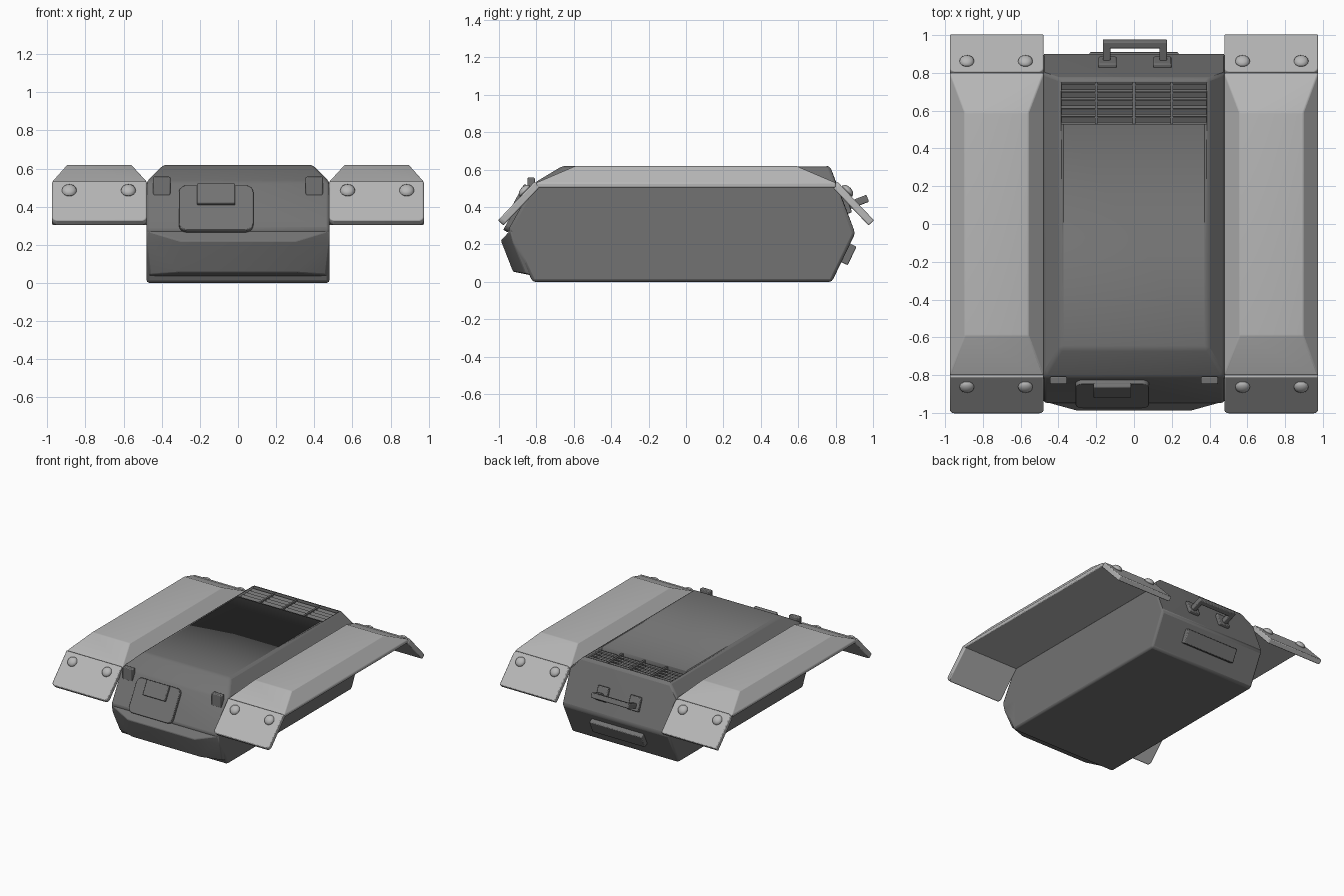
import bpy, bmesh, math
from mathutils import Matrix, Vector

if "Cube" in bpy.data.objects:
    bpy.data.objects.remove(bpy.data.objects["Cube"])


def material(name, v):
    m = bpy.data.materials.new(name)
    m.diffuse_color = (v, v, v, 1)
    m.use_nodes = True
    m.node_tree.nodes["Principled BSDF"].inputs["Base Color"].default_value = m.diffuse_color
    return m


HULL = material("dark grey paint", 0.17)
FENDER = material("light grey paint", 0.47)


def finish(name, bm, mat, bevel=0.0, segs=2):
    bmesh.ops.recalc_face_normals(bm, faces=bm.faces)
    me = bpy.data.meshes.new(name)
    bm.to_mesh(me)
    bm.free()
    ob = bpy.data.objects.new(name, me)
    bpy.context.collection.objects.link(ob)
    me.materials.append(mat)
    if bevel:
        b = ob.modifiers.new("bevel", "BEVEL")
        b.width, b.segments, b.limit_method = bevel, segs, "ANGLE"
        b.angle_limit = math.radians(20)
    bpy.ops.object.select_all(action="DESELECT")
    ob.select_set(True)
    bpy.context.view_layer.objects.active = ob
    bpy.ops.object.shade_smooth_by_angle(angle=math.radians(35))
    return ob


def box(name, loc, size, tilt=0.0, mat=HULL, bevel=0.006):
    bm = bmesh.new()
    bmesh.ops.create_cube(bm, size=1)
    bm.transform(Matrix.Translation(loc) @ Matrix.Rotation(tilt, 4, "X")
                 @ Matrix.Diagonal((*size, 1)))
    return finish(name, bm, mat, bevel)


def hull_of(name, points, mat, bevel):
    bm = bmesh.new()
    for p in points:
        bm.verts.new(p)
    r = bmesh.ops.convex_hull(bm, input=bm.verts)
    junk = set(r["geom_interior"]) | set(r["geom_unused"])
    bmesh.ops.delete(bm, geom=[v for v in junk if isinstance(v, bmesh.types.BMVert)], context="VERTS")
    bmesh.ops.dissolve_limit(bm, angle_limit=0.02, verts=bm.verts, edges=bm.edges)
    return finish(name, bm, mat, bevel)


# Hull: side profile swept across the width, plus a narrower roof
side = [(-0.81, 0.53), (-0.95, 0.28), (-0.92, 0.22), (-0.82, 0.0),
        (0.78, 0.0), (0.905, 0.26), (0.80, 0.53)]
pts = [(s * 0.48, y, z) for s in (-1, 1) for y, z in side]
pts += [(s * 0.39, y, 0.62) for s in (-1, 1) for y in (-0.66, 0.77)]
hull = hull_of("hull", pts, HULL, 0.016)

# Vent opening in the rear roof
cutter = box("vent_cutter", (0, 0.64, 0.61), (0.77, 0.22, 0.12), bevel=0)
cutter.hide_render = True
cutter.hide_viewport = True
cut = hull.modifiers.new("vent_opening", "BOOLEAN")
cut.object, cut.operation, cut.solver = cutter, "DIFFERENCE", "EXACT"
for i in range(5):
    box("vent_slat", (0, 0.555 + i * 0.043, 0.592), (0.78, 0.032, 0.012), 0.45, bevel=0)
for i in range(3):
    box("vent_divider", (-0.2 + i * 0.2, 0.64, 0.58), (0.015, 0.23, 0.06), bevel=0)

# Faceted nose plate
nose = []
for s in (-1, 1):
    nose += [(s * x, y, z) for x, y, z in
             [(0.30, -0.99, 0.22), (0.48, -0.94, 0.275), (0.48, -0.925, 0.21),
              (0.30, -0.925, 0.055), (0.46, -0.86, 0.045), (0.48, -0.80, 0.03),
              (0.48, -0.80, 0.25)]]
hull_of("nose_plate", nose, HULL, 0.006)


def on_slope(p0, z, out):
    """Point at height z on a sloping face (p0 = two profile points), pushed outward."""
    (ya, za), (yb, zb) = p0
    y = ya + (yb - ya) * (z - za) / (zb - za)
    d = Vector((yb - ya, zb - za)).normalized()
    n = Vector((-d.y, d.x)) if y < 0 else Vector((d.y, -d.x))
    if n.x * y < 0:
        n = -n
    return y + n.x * out, z + n.y * out, math.atan2(-n.x, n.y)


FRONT = ((-0.95, 0.28), (-0.81, 0.53))
REAR_UP = ((0.905, 0.26), (0.80, 0.53))
REAR_LOW = ((0.78, 0.0), (0.905, 0.26))

# Front hatch: rounded plate with a vision block
y, z, a = on_slope(FRONT, 0.385, 0.008)
bm = bmesh.new()
bmesh.ops.create_cube(bm, size=1)
bm.transform(Matrix.Diagonal((0.39, 0.27, 0.03, 1)))
corners = [e for e in bm.edges if abs((e.verts[0].co - e.verts[1].co).z) > 0.01]
bmesh.ops.bevel(bm, geom=corners, offset=0.04, segments=4, affect="EDGES", profile=0.5)
bm.transform(Matrix.Translation((-0.115, y, z)) @ Matrix.Rotation(a, 4, "X"))
finish("front_hatch", bm, HULL, 0.004)
y, z, a = on_slope(FRONT, 0.45, 0.025)
box("vision_block", (-0.115, y, z), (0.20, 0.12, 0.04), a)

# Small front brackets
for s in (-1, 1):
    y, z, a = on_slope(FRONT, 0.505, 0.005)
    box("front_bracket", (s * 0.40, y, z), (0.09, 0.04, 0.1), 0)

# Rear handle, its brackets and the lower rear plate
y, z, a = on_slope(REAR_UP, 0.40, 0.11)
box("handle_grip", (0.005, y, z), (0.34, 0.04, 0.04), a)
for s in (-1, 1):
    y, z, a = on_slope(REAR_UP, 0.40, 0.05)
    box("handle_arm", (0.005 + s * 0.15, y, z), (0.04, 0.04, 0.13), a)
    y, z, a = on_slope(REAR_UP, 0.415, 0.01)
    box("handle_bracket", (0.005 + s * 0.145, y, z), (0.095, 0.11, 0.03), a)
y, z, a = on_slope(REAR_LOW, 0.155, 0.015)
box("rear_plate", (0, y, z), (0.47, 0.11, 0.045), a)

# Fenders: raised centre tray with sloping flaps and bolts at both ends
for s in (-1, 1):
    tray = [(s * x, y, z) for x in (0.478, 0.975) for y in (-0.80, 0.80) for z in (0.505, 0.53)]
    tray += [(s * x, y, 0.62) for x in (0.56, 0.895) for y in (-0.59, 0.59)]
    hull_of("fender_tray", tray, FENDER, 0.006)
    for e in (-1, 1):
        flap = ((e * 0.995, 0.34), (e * 0.81, 0.535))
        y, z, a = on_slope(flap, 0.4325, -0.02)
        bm = bmesh.new()
        bmesh.ops.create_cube(bm, size=1)
        bm.transform(Matrix.Diagonal((0.497, 0.285, 0.04, 1)))
        # round only the two lower corners
        low = [ed for ed in bm.edges
               if abs((ed.verts[0].co - ed.verts[1].co).z) > 0.01 and ed.verts[0].co.y < 0]
        bmesh.ops.bevel(bm, geom=low, offset=0.025, segments=3, affect="EDGES", profile=0.5)
        bm.transform(Matrix.Translation((s * 0.7265, y, z)) @ Matrix.Rotation(a, 4, "X"))
        finish("fender_flap", bm, FENDER, 0.008)
        for x in (0.575, 0.885):
            y, z, a = on_slope(flap, 0.483, 0.004)
            bm = bmesh.new()
            bmesh.ops.create_uvsphere(bm, u_segments=16, v_segments=8, radius=1)
            bm.transform(Matrix.Translation((s * x, y, z)) @ Matrix.Rotation(a, 4, "X")
                         @ Matrix.Diagonal((0.039, 0.039, 0.024, 1)))
            finish("fender_bolt", bm, FENDER)
